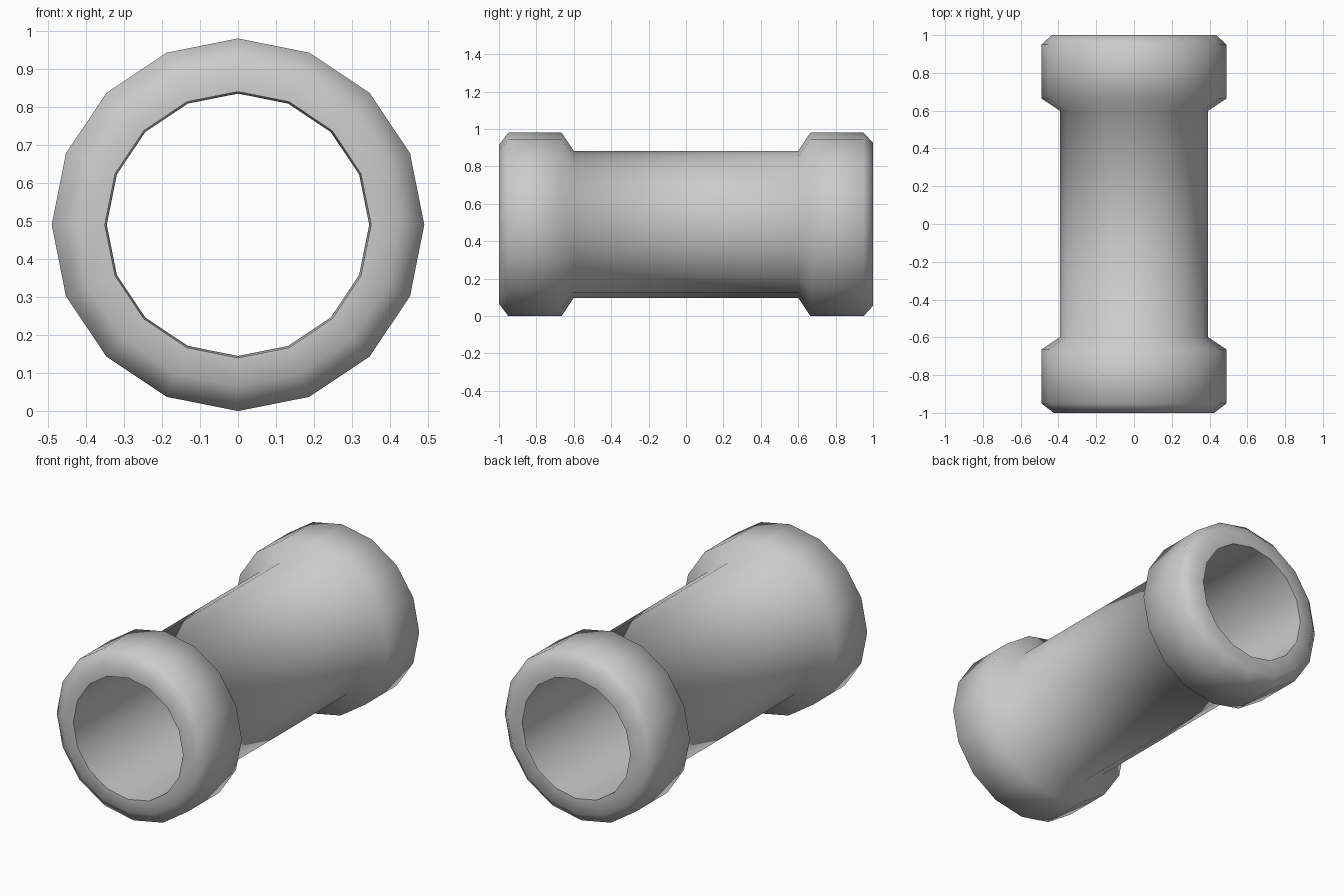
import bpy, bmesh, math

if "Cube" in bpy.data.objects:
    bpy.data.objects.remove(bpy.data.objects["Cube"])

SIDES = 16
CENTRE_Z = 0.49

# Closed wall cross-section as (radius, y): outside front to back, then back through the bore
profile = [(0.35, -1.0), (0.425, -1.0), (0.49, -0.95), (0.49, -0.665), (0.393, -0.6),
           (0.393, 0.6), (0.49, 0.665), (0.49, 0.95), (0.435, 1.0), (0.345, 1.0)]


def lathe(name, section):
    """Revolve a closed section around the y axis."""
    bm = bmesh.new()
    rings = []
    for i in range(SIDES):
        a = 2 * math.pi * i / SIDES
        rings.append([bm.verts.new((r * math.cos(a), y, CENTRE_Z + r * math.sin(a)))
                      for r, y in section])
    n = len(section)
    for i in range(SIDES):
        p, q = rings[i], rings[(i + 1) % SIDES]
        for j in range(n):
            k = (j + 1) % n
            bm.faces.new((p[j], p[k], q[k], q[j]))
    bmesh.ops.recalc_face_normals(bm, faces=bm.faces)
    mesh = bpy.data.meshes.new(name)
    bm.to_mesh(mesh)
    bm.free()
    ob = bpy.data.objects.new(name, mesh)
    bpy.context.collection.objects.link(ob)
    return ob


# Hollow pipe with a chamfered collar at each end
pipe = lathe("collared_pipe", profile)
bpy.context.view_layer.objects.active = pipe
pipe.select_set(True)
bpy.ops.object.shade_smooth_by_angle(angle=math.radians(60))
